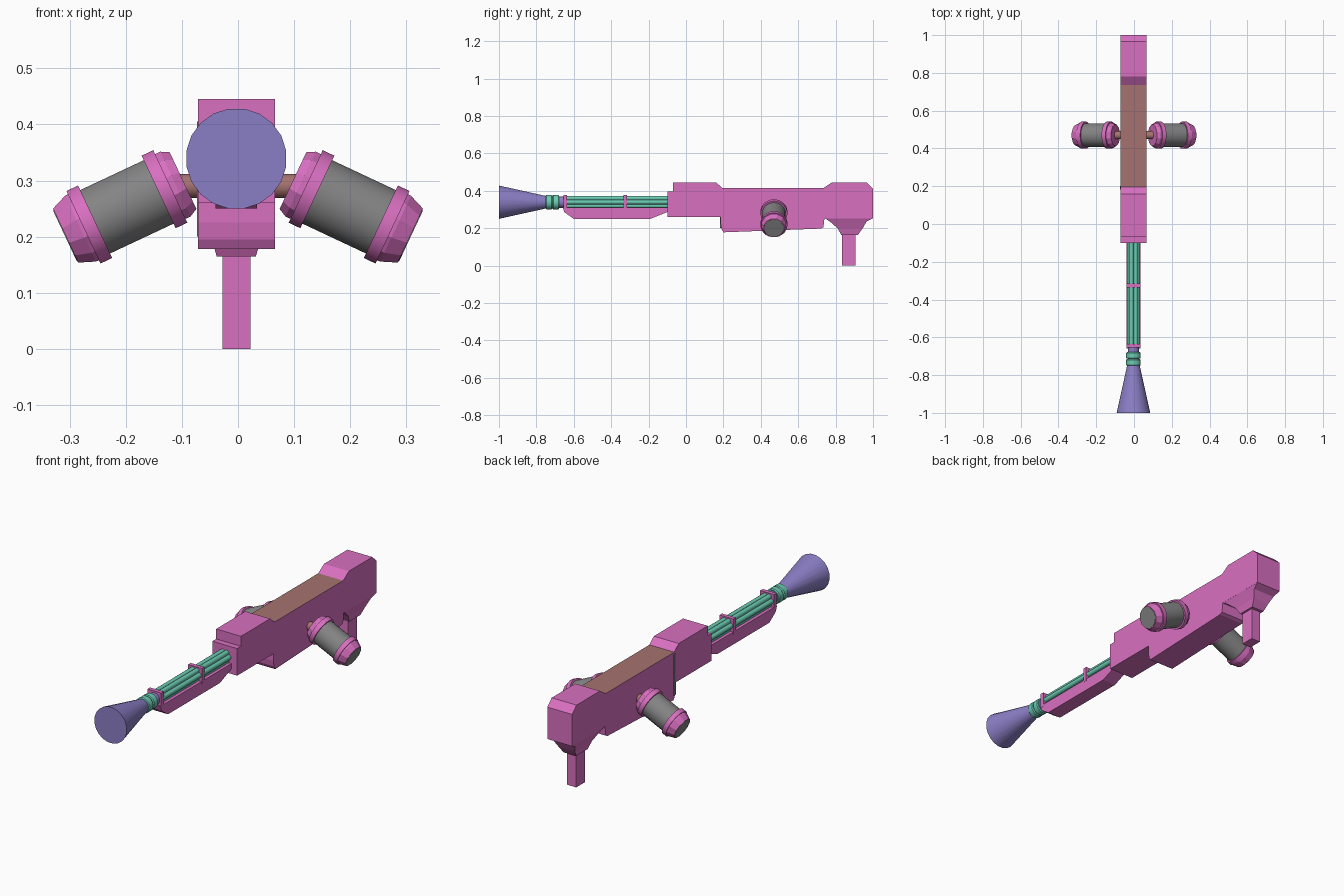
import bpy, bmesh, math
from mathutils import Vector, Matrix

old = bpy.data.objects.get("Cube")
if old:
    bpy.data.objects.remove(old, do_unlink=True)


def material(name, rgb):
    m = bpy.data.materials.new(name)
    m.use_nodes = True
    m.diffuse_color = (*rgb, 1)
    m.node_tree.nodes["Principled BSDF"].inputs["Base Color"].default_value = (*rgb, 1)
    return m


PINK = material("pink", (0.69, 0.16, 0.53))
TEAL = material("teal", (0.15, 0.60, 0.45))
PURPLE = material("purple", (0.26, 0.21, 0.56))
GREY = material("grey", (0.23, 0.23, 0.23))
BROWN = material("brown", (0.38, 0.17, 0.16))
CX, AXIS_Z = -0.003, 0.34   # centre line of the gun


def finish(name, bm, mats, smooth=False):
    bmesh.ops.recalc_face_normals(bm, faces=bm.faces)
    mesh = bpy.data.meshes.new(name)
    bm.to_mesh(mesh)
    bm.free()
    ob = bpy.data.objects.new(name, mesh)
    bpy.context.collection.objects.link(ob)
    for m in mats:
        mesh.materials.append(m)
    if smooth:
        bpy.ops.object.select_all(action='DESELECT')
        ob.select_set(True)
        bpy.context.view_layer.objects.active = ob
        bpy.ops.object.shade_smooth_by_angle(angle=math.radians(32))
    return ob


def loft(name, rings, mat, smooth=False):
    """Skin a stack of equal rings and cap both ends."""
    bm = bmesh.new()
    loops = [[bm.verts.new(p) for p in ring] for ring in rings]
    n = len(loops[0])
    for a, b in zip(loops, loops[1:]):
        for i in range(n):
            j = (i + 1) % n
            bm.faces.new((a[i], a[j], b[j], b[i]))
    bm.faces.new(loops[0])
    bm.faces.new(loops[-1])
    return finish(name, bm, [mat], smooth)


def lathe(name, profile, origin, axis, mat, sides=20, smooth=True):
    """Turn (distance, radius) pairs around an axis."""
    turn = Matrix.Translation(origin) @ Vector(axis).to_track_quat('Z', 'Y').to_matrix().to_4x4()
    angles = [2 * math.pi * (i + 0.5) / sides for i in range(sides)]
    rings = [[turn @ Vector((r * math.cos(a), r * math.sin(a), t)) for a in angles]
             for t, r in profile]
    return loft(name, rings, mat, smooth)


def rect(z, half, y0, y1):
    return [(CX - half, y0, z), (CX + half, y0, z), (CX + half, y1, z), (CX - half, y1, z)]


def box(name, lo, hi, mat):
    rings = [[(lo[0], lo[1], z), (hi[0], lo[1], z), (hi[0], hi[1], z), (lo[0], hi[1], z)]
             for z in (lo[2], hi[2])]
    return loft(name, rings, mat)


def slab(name, outline, half, mats, rule=None):
    """Extrude a side outline (y, z) across the width."""
    bm = bmesh.new()
    face = bm.faces.new([bm.verts.new((CX - half, y, z)) for y, z in outline])
    ext = bmesh.ops.extrude_face_region(bm, geom=[face])
    verts = [g for g in ext["geom"] if isinstance(g, bmesh.types.BMVert)]
    bmesh.ops.translate(bm, verts=verts, vec=(2 * half, 0, 0))
    bmesh.ops.recalc_face_normals(bm, faces=bm.faces)
    if rule:
        for f in bm.faces:
            f.material_index = rule(f)
    return finish(name, bm, mats)


# Receiver with the brown top panel
body = [(-0.1, 0.26), (-0.1, 0.395), (-0.07, 0.395), (-0.07, 0.445), (0.16, 0.445),
        (0.195, 0.415), (0.735, 0.415), (0.78, 0.445), (0.965, 0.445), (1.0, 0.412),
        (1.0, 0.253), (0.74, 0.253), (0.735, 0.205), (0.72, 0.198), (0.2, 0.178),
        (0.19, 0.195), (0.185, 0.225), (0.185, 0.26)]
slab("receiver", body, 0.0685, [PINK, BROWN],
     lambda f: int(f.normal.z > 0.9 and 0.3 < f.calc_center_median().y < 0.6))
box("side_seam", (-0.0735, 0.182, 0.2), (-0.07, 0.2, 0.405), GREY)

# Grip and its flared mount
loft("grip_mount", [rect(0.165, 0.035, 0.83, 0.92), rect(0.2, 0.045, 0.81, 0.945),
                    rect(0.235, 0.06, 0.77, 0.965), rect(0.254, 0.0685, 0.742, 1.0)], PINK)
box("grip", (-0.028, 0.835, 0), (0.022, 0.905, 0.18), PINK)

# Handguard under the barrels
guard = [(-0.66, 0.312), (-0.65, 0.285), (-0.6, 0.25), (-0.19, 0.25), (-0.11, 0.282),
         (-0.09, 0.29), (-0.09, 0.312)]
slab("handguard", guard, 0.037, [PINK])

# Barrel cluster and its clamps
for i in range(6):
    a = math.pi * i / 3
    origin = (CX + 0.023 * math.cos(a), -0.65, AXIS_Z + 0.023 * math.sin(a))
    lathe("barrel", [(0, 0.0125), (0.56, 0.0125)], origin, (0, 1, 0), TEAL, 12)
for y in (-0.645, -0.325):
    box("barrel_clamp", (CX - 0.038, y - 0.01, 0.3), (CX + 0.038, y + 0.01, 0.377), PINK)

# Muzzle horn, neck and rings
front = (CX, -1, 0.339)
lathe("muzzle_horn", [(0, 0.09), (0.25, 0.034)], front, (0, 1, 0), PURPLE)
lathe("muzzle_neck", [(0.24, 0.03), (0.36, 0.03)], front, (0, 1, 0), PURPLE)
for t in (0.25, 0.287):
    lathe("muzzle_ring", [(t, 0.035), (t + 0.004, 0.039), (t + 0.03, 0.039), (t + 0.035, 0.035)],
          front, (0, 1, 0), TEAL)

# Side canisters on a cross rod
lathe("cross_rod", [(-0.12, 0.022), (0.12, 0.022)], (0, 0.47, 0.29), (1, 0, 0), BROWN, 12)
for s, side in ((1, "left"), (-1, "right")):
    origin, axis = (s * 0.098, 0.47, 0.3), (s * 0.905, 0, -0.425)

    def turned(part, profile, mat, sides=24, smooth=True):
        lathe(side + "_canister_" + part, profile, origin, axis, mat, sides, smooth)

    turned("drum", [(0.03, 0.063), (0.19, 0.063)], GREY)
    turned("inner_cap", [(0, 0.058), (0.015, 0.066), (0.03, 0.066)], PINK, 12, False)
    turned("outer_cap", [(0.19, 0.068), (0.202, 0.067), (0.231, 0.055)], PINK, 12, False)
    turned("end_disc", [(0.228, 0.052), (0.2325, 0.052)], GREY, 12, False)
    for t in (0.025, 0.173):
        turned("band", [(t, 0.072), (t + 0.023, 0.072)], PINK)
